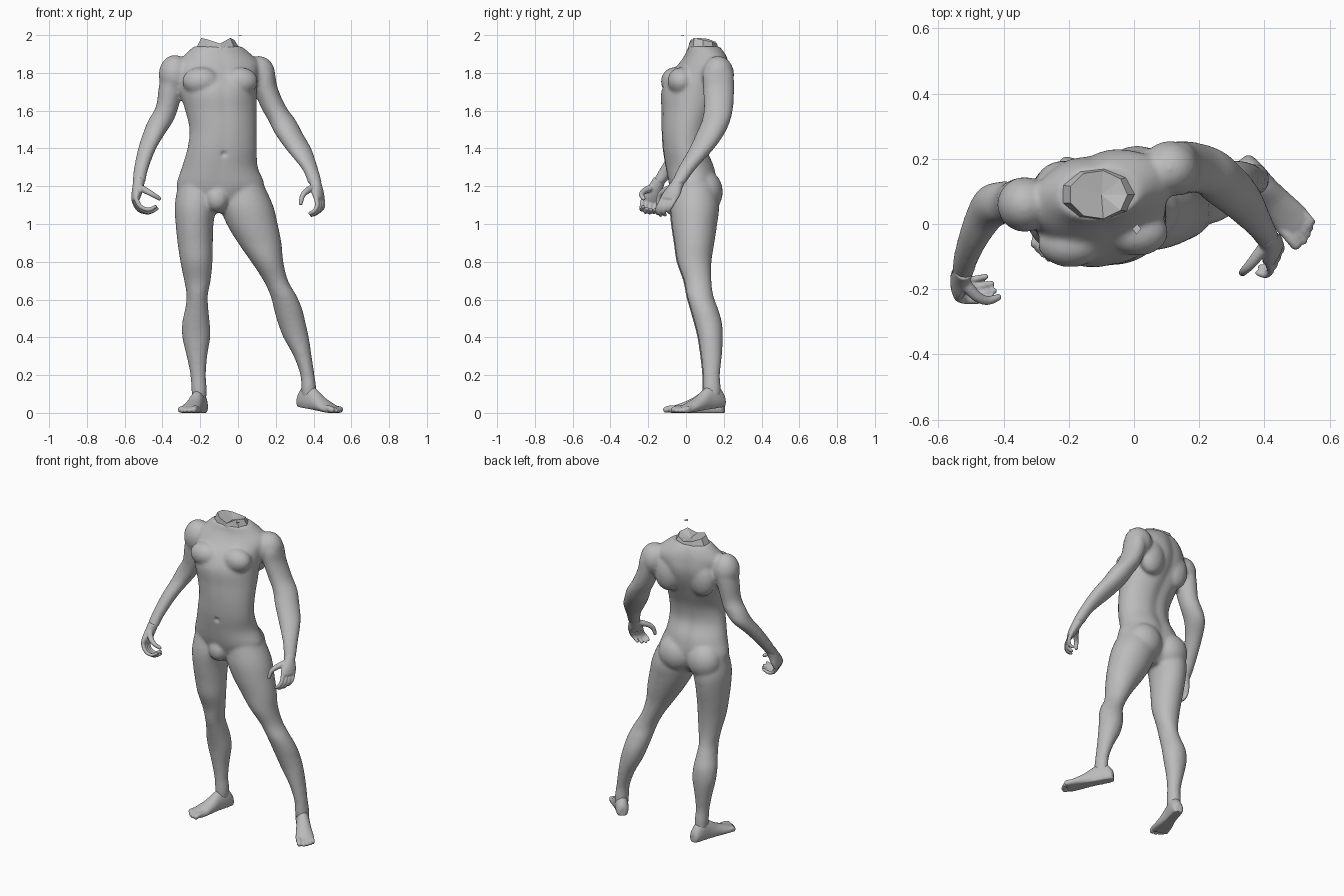
import bpy, bmesh, math
from mathutils import Vector, Matrix

cube = bpy.data.objects.get("Cube")
if cube:
    bpy.data.objects.remove(cube, do_unlink=True)

GREY = (0.5, 0.5, 0.5, 1)
stone = bpy.data.materials.new("plain_grey")
stone.use_nodes = True
stone.diffuse_color = GREY
for node in stone.node_tree.nodes:
    if node.type == 'BSDF_PRINCIPLED':
        node.inputs["Base Color"].default_value = GREY


# ---------- helpers ----------
def resample(rows, n=4):
    """Catmull-Rom interpolation of number rows."""
    pts = [Vector(r) for r in rows]
    out = []
    for i in range(len(pts) - 1):
        a, b, c, d = pts[max(i - 1, 0)], pts[i], pts[i + 1], pts[min(i + 2, len(pts) - 1)]
        for k in range(n):
            t = k / n
            out.append(0.5 * (2 * b + (c - a) * t + (2 * a - 5 * b + 4 * c - d) * t * t
                              + (3 * b - a - 3 * c + d) * t ** 3))
    return out + [pts[-1]]


def loft(bm, rings):
    """Closed skin over a list of point rings."""
    vr = [[bm.verts.new(p) for p in ring] for ring in rings]
    n = len(vr[0])
    for r, s in zip(vr, vr[1:]):
        for i in range(n):
            bm.faces.new((r[i], r[(i + 1) % n], s[(i + 1) % n], s[i]))
    bm.faces.new(vr[0][::-1])
    bm.faces.new(vr[-1])


def stack(bm, rows, groove=0.0, n=40):
    """Horizontal ovals: z, x0, x1, y0, y1, yaw."""
    rings = []
    for z, x0, x1, y0, y1, yaw in resample([tuple(r) + (0,) * (6 - len(r)) for r in rows]):
        ring = []
        for i in range(n):
            t = math.tau * i / n
            dent = 1 - groove * math.exp(-((t - math.pi / 2) / 0.2) ** 2) \
                     - groove * 0.35 * math.exp(-((t - 1.5 * math.pi) / 0.15) ** 2)
            x = (x1 - x0) / 2 * math.cos(t) * dent
            y = (y1 - y0) / 2 * math.sin(t) * dent
            ring.append(((x0 + x1) / 2 + x * math.cos(yaw) - y * math.sin(yaw),
                         (y0 + y1) / 2 + x * math.sin(yaw) + y * math.cos(yaw), z))
        rings.append(ring)
    loft(bm, rings)


def oval(bm, c, r):
    bmesh.ops.create_uvsphere(bm, u_segments=24, v_segments=14, radius=1,
                              matrix=Matrix.Translation(c) @ Matrix.Diagonal((*r, 1)))


def digit(bm, points, r0, r1):
    """Round tapered tube along a bent path, with a rounded tip."""
    pts = resample(points)
    rings = []
    for i, p in enumerate(pts):
        d = (pts[min(i + 1, len(pts) - 1)] - pts[max(i - 1, 0)]).normalized()
        u = d.orthogonal().normalized()
        if rings and abs(u.dot(last)) < 1:
            u = (last - d * last.dot(d)).normalized()
        last, w = u, d.cross(u)
        r = r0 + (r1 - r0) * i / (len(pts) - 1)
        rings.append([p + (u * math.cos(k * math.tau / 12) + w * math.sin(k * math.tau / 12)) * r
                      for k in range(12)])
    loft(bm, rings)
    oval(bm, pts[-1], (r1, r1, r1))


def finish(name, bm, voxel=0.0, rounds=0):
    """Make an object; optionally fuse overlapping pieces and soften them."""
    bmesh.ops.recalc_face_normals(bm, faces=bm.faces)
    me = bpy.data.meshes.new(name)
    bm.to_mesh(me)
    bm.free()
    me.materials.append(stone)
    ob = bpy.data.objects.new(name, me)
    bpy.context.scene.collection.objects.link(ob)
    if voxel:
        m = ob.modifiers.new("fuse", 'REMESH')
        m.mode, m.voxel_size, m.use_smooth_shade = 'VOXEL', voxel, True
        s = ob.modifiers.new("soften", 'SMOOTH')
        s.factor, s.iterations = 0.5, rounds
        bpy.context.view_layer.objects.active = ob
        for mod in ("fuse", "soften"):
            bpy.ops.object.modifier_apply(modifier=mod)
        for p in ob.data.polygons:
            p.use_smooth = True
    return ob


# ---------- body: torso, legs and arms fused ----------
bm = bmesh.new()
stack(bm, [(1.06, -.16, -.06, -.03, .10, 0), (1.12, -.28, .08, -.06, .15, 0),
           (1.20, -.325, .14, -.09, .17, 0), (1.30, -.297, .105, -.11, .155, .03),
           (1.40, -.268, .10, -.125, .115, .06), (1.50, -.257, .10, -.13, .125, .10),
           (1.60, -.28, .10, -.13, .165, .14), (1.70, -.31, .10, -.13, .205, .20),
           (1.78, -.315, .105, -.09, .225, .24), (1.85, -.32, .115, -.03, .22, .24),
           (1.90, -.28, .07, .0, .205, .20), (1.94, -.235, .02, .01, .18, .10)], groove=.1)
# right leg
stack(bm, [(1.22, -.315, -.11, -.06, .15), (1.1, -.335, -.115, -.085, .175),
           (1.0, -.33, -.13, -.08, .165), (.9, -.32, -.133, -.065, .145),
           (.8, -.305, -.135, -.05, .13), (.7, -.285, -.145, -.015, .125),
           (.62, -.272, -.16, 0, .135), (.55, -.28, -.157, .02, .16),
           (.48, -.295, -.15, .04, .185), (.4, -.295, -.147, .06, .19),
           (.3, -.272, -.163, .075, .18), (.2, -.252, -.17, .085, .168),
           (.12, -.247, -.165, .085, .175), (.06, -.24, -.17, .09, .175)])
# left leg
stack(bm, [(1.22, -.08, .13, -.06, .15), (1.1, -.095, .185, -.08, .175),
           (1.0, -.06, .21, -.075, .165), (.9, 0, .23, -.06, .15),
           (.8, .07, .24, -.045, .135), (.7, .135, .265, -.01, .135),
           (.62, .172, .31, .005, .145), (.55, .19, .34, .025, .17),
           (.48, .21, .357, .045, .19), (.4, .24, .375, .065, .195),
           (.3, .295, .39, .08, .19), (.2, .33, .405, .09, .18),
           (.12, .335, .415, .09, .185), (.07, .34, .41, .1, .18)])
# right arm
stack(bm, [(1.86, -.37, -.27, .02, .12), (1.8, -.405, -.27, -.01, .14),
           (1.72, -.42, -.29, -.01, .14), (1.62, -.435, -.315, 0, .13),
           (1.55, -.475, -.34, 0, .13), (1.48, -.503, -.385, -.02, .115),
           (1.395, -.53, -.435, -.075, .04), (1.29, -.552, -.475, -.14, -.05),
           (1.21, -.56, -.492, -.185, -.115)])
# left arm
stack(bm, [(1.86, .07, .17, .12, .22), (1.8, .08, .195, .09, .25),
           (1.72, .085, .21, .09, .255), (1.62, .12, .255, .095, .25),
           (1.55, .16, .305, .085, .235), (1.48, .195, .342, .055, .205),
           (1.395, .255, .39, .015, .145), (1.29, .34, .425, -.045, .05),
           (1.21, .373, .447, -.08, -.008)])
# muscle masses: shoulders, chest, shoulder blades, buttocks, groin
for c, r in [((-.335, .06, 1.79), (.085, .085, .105)), ((.11, .17, 1.79), (.088, .085, .1)),
             ((-.195, -.06, 1.755), (.1, .073, .075)), ((.01, -.025, 1.755), (.095, .073, .075)),
             ((-.21, .13, 1.73), (.09, .065, .12)), ((.01, .175, 1.73), (.09, .065, .12)),
             ((-.205, .1, 1.17), (.11, .095, .115)), ((.0, .1, 1.17), (.115, .095, .115)),
             ((-.11, -.045, 1.135), (.06, .055, .07))]:
    oval(bm, c, r)
body = finish("body", bm, 0.010, 8)
# navel dent
for v in body.data.vertices:
    if v.co.y < -.05:
        d2 = (v.co.x + .075) ** 2 + (v.co.z - 1.37) ** 2
        v.co.y += .016 * math.exp(-d2 / .012 ** 2)


# ---------- feet ----------
def foot(name, ankle, yaw, inner, lift):
    fwd = Vector((math.sin(yaw), -math.cos(yaw), 0))
    side = Vector((math.cos(yaw), math.sin(yaw), 0)) * inner

    def place(d, s, z):
        return Vector((*ankle, 0)) + fwd * d + side * s + Vector((0, 0, z + lift * max(0, .2 - d)))
    bm = bmesh.new()
    rings = []
    for d, w, h in resample([(-.075, .018, .05), (-.062, .034, .08), (-.02, .04, .125),
                             (.04, .041, .115), (.1, .048, .078), (.16, .056, .052),
                             (.2, .054, .038), (.212, .045, .03)]):
        ring = []
        for k in range(24):
            t = k * math.tau / 24
            z = h * .35 + math.sin(t) * h * (.65 if math.sin(t) > 0 else .5)
            ring.append(place(d, w * math.cos(t), max(0, z)))
        rings.append(ring)
    loft(bm, rings)
    # toes, largest on the inner side
    for s, reach, r in [(.038, .25, .017), (.013, .252, .0125), (-.008, .244, .012),
                        (-.027, .234, .0115), (-.044, .22, .011)]:
        digit(bm, [place(.17, s, .022), place(.21, s, .023), place(reach - r, s, r)], r, r)
    finish(name, bm, 0.005, 4)


foot("right_foot", (-.208, .13), -.27, 1, 0)
foot("left_foot", (.375, .14), .70, -1, .12)


# ---------- hands ----------
def hand(name, wrist, index, little, bends, thumb):
    wrist, index, little = Vector(wrist), Vector(index), Vector(little)
    bm = bmesh.new()
    across = (index - little).normalized()
    mid = (index + little) / 2
    flat = across.cross(mid - wrist).normalized()
    rings = []
    for t, w, h in resample([(-.25, .033, .03), (0, .035, .03), (.3, .04, .029),
                             (.65, .049, .026), (1, .049, .019), (1.08, .042, .012)]):
        c = wrist.lerp(mid, t)
        rings.append([c + across * w * math.cos(k * math.tau / 24)
                      + flat * h * math.sin(k * math.tau / 24) for k in range(24)])
    loft(bm, rings)
    for i, length in enumerate((.95, 1.05, 1, .85)):
        k = index.lerp(little, i / 3)
        digit(bm, [wrist.lerp(k, .8), k] + [k + Vector(b) * length for b in bends], .014, .0095)
    digit(bm, thumb, .02, .011)
    finish(name, bm, 0.0045, 3)


hand("right_hand", (-.526, -.15, 1.215), (-.54, -.225, 1.135), (-.548, -.16, 1.115),
     [(.025, -.01, -.045), (.07, -.01, -.062), (.108, -.002, -.045)],
     [(-.525, -.175, 1.195), (-.485, -.22, 1.175), (-.45, -.235, 1.155), (-.417, -.225, 1.135)])
hand("left_hand", (.41, -.045, 1.215), (.415, -.122, 1.135), (.447, -.06, 1.13),
     [(.004, -.022, -.04), (-.012, -.036, -.068), (-.035, -.03, -.083)],
     [(.40, -.07, 1.195), (.365, -.115, 1.175), (.342, -.14, 1.15), (.332, -.15, 1.11)])

# ---------- neck: ragged faceted rim with a sunken middle ----------
bm = bmesh.new()
tops = [1.975, 1.965, 1.955, 1.965, 1.98, 1.985, 1.975, 1.955, 1.985]
low, high = [], []
for i, z in enumerate(tops):
    c, s = math.cos(i * math.tau / 9), math.sin(i * math.tau / 9)
    low.append(bm.verts.new((-.11 + .122 * c, .092 + .082 * s, 1.925)))
    high.append(bm.verts.new((-.11 + .09 * c, .09 + .075 * s, z)))
pit = bm.verts.new((-.1, .09, 1.95))
for i in range(9):
    j = (i + 1) % 9
    bm.faces.new((low[i], low[j], high[j], high[i]))
    bm.faces.new((high[i], high[j], pit))
finish("neck_rim", bm)

# loose chip above the neck
bm = bmesh.new()
bm.faces.new([bm.verts.new(p) for p in ((-.005, -.015, 1.998), (.008, -.032, 2.0),
                                        (.022, -.015, 2.0), (.01, 0, 1.998))])
finish("loose_chip", bm)
